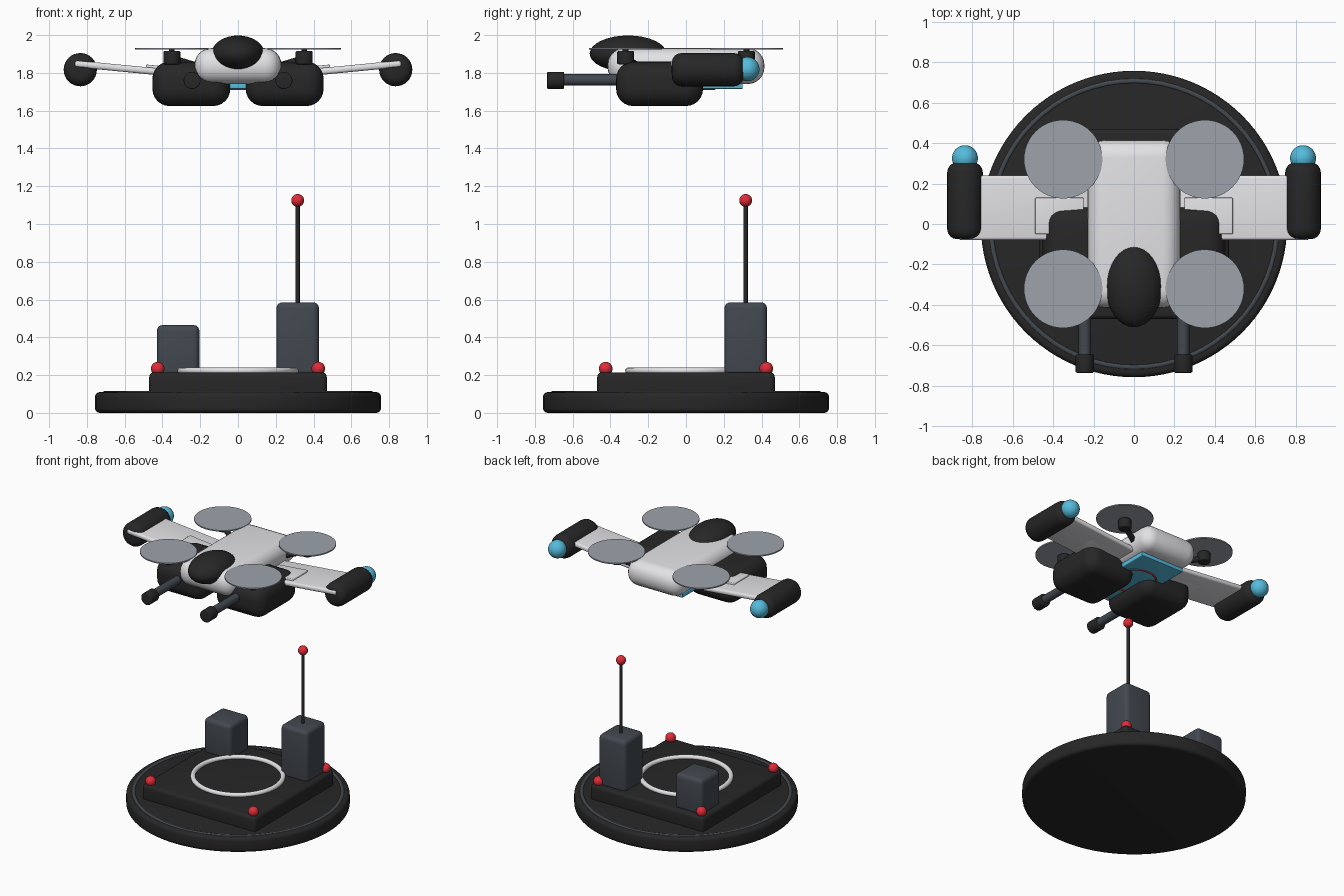
import bpy
import math
from mathutils import Vector

if "Cube" in bpy.data.objects:
    bpy.data.objects.remove(bpy.data.objects["Cube"], do_unlink=True)


def material(name, rgb):
    m = bpy.data.materials.new(name)
    m.use_nodes = True
    m.diffuse_color = (*rgb, 1)
    m.node_tree.nodes["Principled BSDF"].inputs["Base Color"].default_value = (*rgb, 1)
    return m


BLACK = material("matte black", (0.02, 0.02, 0.02))
STEEL = material("dark steel", (0.055, 0.066, 0.08))
WHITE = material("shell white", (0.78, 0.78, 0.81))
GREY = material("rotor grey", (0.34, 0.36, 0.41))
BLUE = material("glow blue", (0.09, 0.5, 0.72))
RED = material("signal red", (0.75, 0.025, 0.04))


def finish(name, mat, bevel=0, segments=4):
    ob = bpy.context.object
    ob.name = name
    ob.data.materials.append(mat)
    if bevel:
        bpy.ops.object.transform_apply(location=False, rotation=False, scale=True)
        mod = ob.modifiers.new("Rounded edges", 'BEVEL')
        mod.width = bevel
        mod.segments = segments
        mod.limit_method = 'ANGLE'
        bpy.ops.object.modifier_apply(modifier=mod.name)
    bpy.ops.object.shade_smooth_by_angle(angle=math.radians(35))
    return ob


def box(name, mat, loc, size, bevel, tilt=0, segments=4):
    bpy.ops.mesh.primitive_cube_add(size=1, location=loc, rotation=(0, tilt, 0))
    bpy.context.object.scale = size
    return finish(name, mat, bevel, segments)


def rod(name, mat, start, end, radius, bevel=0, sides=32):
    a, b = Vector(start), Vector(end)
    turn = (b - a).to_track_quat('Z', 'Y').to_euler()
    bpy.ops.mesh.primitive_cylinder_add(vertices=sides, radius=radius, depth=(b - a).length,
                                        location=(a + b) / 2, rotation=turn)
    return finish(name, mat, bevel)


def ball(name, mat, loc, radii):
    bpy.ops.mesh.primitive_uv_sphere_add(segments=32, ring_count=16, radius=1, location=loc)
    bpy.context.object.scale = radii
    return finish(name, mat)


def ring(name, mat, z, major, minor):
    bpy.ops.mesh.primitive_torus_add(major_segments=64, minor_segments=12, location=(0, 0, z),
                                     major_radius=major, minor_radius=minor)
    return finish(name, mat)


SIDES = (("left", 1), ("right", -1))
ENDS = (("front", -1), ("back", 1))

# Ground station
rod("base_disc", BLACK, (0, 0, 0), (0, 0, 0.11), 0.757, 0.025, 96)
ring("base_trim_ring", STEEL, 0.1, 0.707, 0.015)
box("landing_platform", BLACK, (0, 0, 0.15), (0.94, 0.94, 0.13), 0.025)
ring("landing_ring", WHITE, 0.223, 0.305, 0.017)
box("tall_equipment_box", STEEL, (0.316, 0.316, 0.39), (0.225, 0.225, 0.39), 0.03)
box("short_equipment_box", STEEL, (-0.317, 0.316, 0.33), (0.225, 0.225, 0.27), 0.03)
rod("antenna_mast", BLACK, (0.316, 0.316, 0.57), (0.316, 0.316, 1.12), 0.011)
ball("antenna_beacon", RED, (0.316, 0.316, 1.125), (0.034,) * 3)

# Aircraft hull
box("hull", WHITE, (0, 0, 1.836), (0.46, 0.83, 0.19), 0.088, segments=6)
ball("canopy", BLACK, (0, -0.307, 1.902), (0.14, 0.203, 0.096))
box("belly_panel", BLUE, (0, 0, 1.73), (0.36, 0.6, 0.03), 0.005)
ring("belly_target_ring", RED, 1.715, 0.15, 0.006)

for side, s in SIDES:
    # Belly pods with forward barrels
    box(side + "_belly_pod", BLACK, (s * 0.247, -0.14, 1.742), (0.412, 0.46, 0.235), 0.09, segments=6)
    rod(side + "_barrel", STEEL, (s * 0.243, -0.66, 1.763), (s * 0.243, -0.3, 1.763), 0.03)
    rod(side + "_muzzle", BLACK, (s * 0.243, -0.735, 1.76), (s * 0.243, -0.645, 1.76), 0.045, 0.006)

    # Raised wings with access panels and tip pods
    tilt = -s * math.radians(5.5)
    box(side + "_wing", WHITE, (s * 0.515, 0.08, 1.815), (0.705, 0.32, 0.036), 0.015, tilt)
    box(side + "_wing_panel", WHITE, (s * 0.37, 0.04, 1.808), (0.24, 0.18, 0.05), 0.006, tilt)
    rod(side + "_tip_pod", BLACK, (s * 0.835, -0.075, 1.817), (s * 0.835, 0.305, 1.817), 0.088, 0.05)
    ball(side + "_tip_light", BLUE, (s * 0.835, 0.325, 1.82), (0.064,) * 3)

    for end, e in ENDS:
        # Rotors on short arms, and platform corner lights
        x, y = s * 0.35, e * 0.32
        label = end + "_" + side
        rod(label + "_rotor_arm", BLACK, (s * 0.17, e * 0.23, 1.82), (x, y, 1.875), 0.02, sides=16)
        rod(label + "_motor", BLACK, (x, y, 1.845), (x, y, 1.917), 0.045, 0.01)
        rod(label + "_rotor_shaft", BLACK, (x, y, 1.91), (x, y, 1.925), 0.015)
        rod(label + "_rotor_disc", GREY, (x, y, 1.923), (x, y, 1.932), 0.194, sides=48)
        ball(label + "_corner_light", RED, (s * 0.425, e * 0.425, 0.234), (0.036,) * 3)
